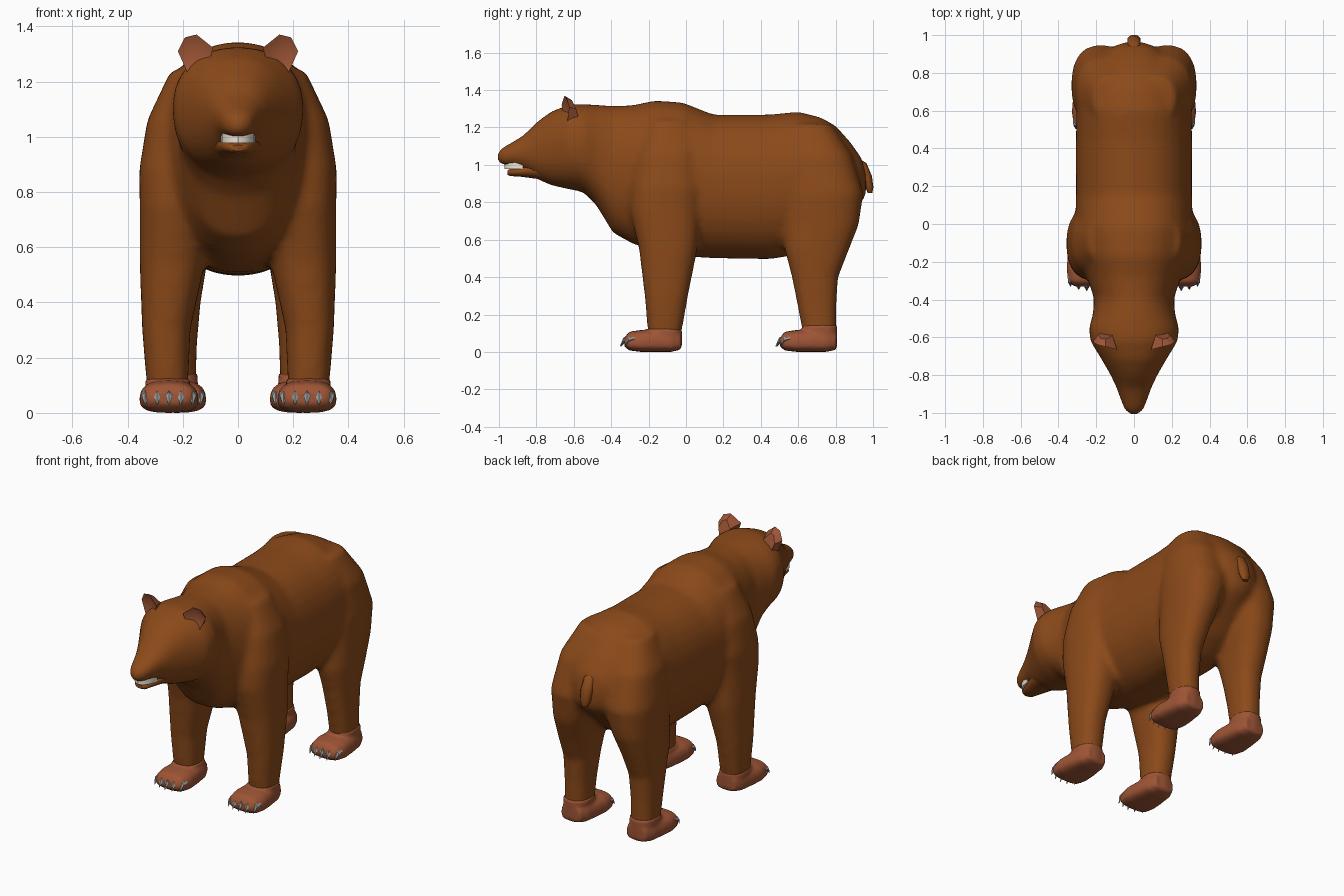
import bpy, bmesh, math
from mathutils import Vector

if "Cube" in bpy.data.objects:
    bpy.data.objects.remove(bpy.data.objects["Cube"])


def material(name, rgb):
    m = bpy.data.materials.new(name)
    m.diffuse_color = (*rgb, 1)
    m.use_nodes = True
    m.node_tree.nodes["Principled BSDF"].inputs["Base Color"].default_value = m.diffuse_color
    return m


FUR = material("fur", (0.26, 0.068, 0.010))
PAW = material("paw_skin", (0.34, 0.09, 0.036))
CLAW = material("claw_grey", (0.28, 0.31, 0.32))
TOOTH = material("tooth_white", (0.85, 0.80, 0.68))


def loft(bm, rings):
    """Skin a list of equal-length point rings and cap both ends."""
    vs = [[bm.verts.new(p) for p in r] for r in rings]
    n = len(vs[0])
    for a, b in zip(vs, vs[1:]):
        for i in range(n):
            j = (i + 1) % n
            bm.faces.new((a[i], a[j], b[j], b[i]))
    bm.faces.new(vs[0])
    bm.faces.new(vs[-1])


def unit(n, power):
    """Rounded unit outline (superellipse)."""
    out = []
    for i in range(n):
        t = 2 * math.pi * (i + 0.5) / n
        c, s = math.cos(t), math.sin(t)
        out.append((math.copysign(abs(c) ** (2 / power), c),
                    math.copysign(abs(s) ** (2 / power), s)))
    return out


def ring_y(y, top, bot, w, cx=0, k=0.53, n=32, power=2.2):
    """Upright section at y; k is the height share of the widest point."""
    zm = bot + (top - bot) * k
    return [(cx + w * c, y, zm + s * ((top - zm) if s > 0 else (zm - bot)))
            for c, s in unit(n, power)]


def ring_z(z, cx, cy, rx, ry, side=1, n=20, power=2.4):
    """Level section at height z."""
    return [(side * (cx + rx * c), cy + ry * s, z) for c, s in unit(n, power)]


def finish(name, bm, mat, angle=50, smooth=True):
    bmesh.ops.recalc_face_normals(bm, faces=bm.faces)
    me = bpy.data.meshes.new(name)
    bm.to_mesh(me)
    bm.free()
    me.materials.append(mat)
    ob = bpy.data.objects.new(name, me)
    bpy.context.collection.objects.link(ob)
    bpy.ops.object.select_all(action='DESELECT')
    ob.select_set(True)
    bpy.context.view_layer.objects.active = ob
    if smooth:
        bpy.ops.object.shade_smooth_by_angle(angle=math.radians(angle))
    return ob


def blend(ob, voxel, rounds):
    """Fuse overlapping lofts of the active object into one soft skin."""
    mod = ob.modifiers.new("blend", 'REMESH')
    mod.mode = 'VOXEL'
    mod.voxel_size = voxel
    mod.use_smooth_shade = True
    mod = ob.modifiers.new("soften", 'SMOOTH')
    mod.factor, mod.iterations = 0.5, rounds
    for name in ("blend", "soften"):
        bpy.ops.object.modifier_apply(modifier=name)


# Body and head: y, top, bottom, half width
TRUNK = [(-1.008, 1.07, 1.015, .025), (-.985, 1.092, .998, .052),
         (-.93, 1.122, .993, .072), (-.87, 1.158, .975, .092),
         (-.80, 1.228, .925, .124), (-.72, 1.287, .89, .17),
         (-.62, 1.324, .868, .232), (-.55, 1.325, .855, .24),
         (-.48, 1.322, .785, .218), (-.39, 1.315, .635, .212),
         (-.28, 1.32, .575, .25), (-.17, 1.345, .54, .285),
         (-.02, 1.335, .51, .31), (.15, 1.268, .50, .308),
         (.45, 1.27, .495, .308), (.60, 1.285, .52, .305),
         (.72, 1.255, .60, .275), (.80, 1.21, .68, .235),
         (.88, 1.12, .75, .175), (.94, 1.035, .80, .11),
         (.962, .96, .84, .05)]
# Legs: z, centre x, centre y, radius x, radius y
FORELEG = [(.08, .255, -.115, .075, .088), (.30, .26, -.105, .088, .117),
           (.55, .237, -.095, .12, .157), (.75, .215, -.11, .142, .19),
           (.88, .20, -.10, .159, .20), (1.06, .17, -.09, .16, .18),
           (1.24, .11, -.09, .135, .13)]
HINDLEG = [(.08, .225, .715, .073, .088), (.25, .225, .70, .077, .105),
           (.40, .222, .69, .087, .125), (.55, .215, .70, .105, .174),
           (.68, .20, .725, .125, .20), (.85, .175, .735, .158, .215),
           (1.05, .145, .70, .16, .19), (1.22, .10, .66, .12, .12)]

bm = bmesh.new()
loft(bm, [ring_y(*r) for r in TRUNK])
for side in (1, -1):
    for leg in (FORELEG, HINDLEG):
        loft(bm, [ring_z(*r, side=side) for r in leg])
blend(finish("body", bm, FUR), 0.016, 14)

# Lower jaw
bm = bmesh.new()
loft(bm, [ring_y(y, t, b, w, n=16) for y, t, b, w in
          [(-.955, .97, .948, .025), (-.94, .98, .94, .042),
           (-.88, .992, .936, .06), (-.80, 1.02, .925, .085),
           (-.72, 1.02, .90, .10)]])
finish("lower_jaw", bm, FUR)

# Teeth: curved band between the lips
bm = bmesh.new()
arc = [math.pi * i / 8 for i in range(9)]
loft(bm, [[(.062 * math.cos(a), -.872 - .098 * math.sin(a), z) for a in arc]
          for z in (.978, 1.012)])
finish("teeth", bm, TOOTH, 30)

# Tail
bm = bmesh.new()
loft(bm, [ring_z(z, 0, y, rx, ry, n=10, power=2) for z, y, rx, ry in
          [(1.04, .90, .015, .012), (1.01, .935, .032, .03),
           (.94, .965, .037, .029), (.88, .98, .034, .022),
           (.85, .984, .018, .012)]])
finish("tail", bm, FUR)

# Ear rim: x, y, z
EAR = [(.218, -.625, 1.31), (.192, -.64, 1.36), (.15, -.65, 1.37),
       (.09, -.665, 1.322), (.11, -.65, 1.25), (.18, -.635, 1.225)]
# Paw: y, top, bottom, half width
PAWS = [(-.33, .075, .03, .07), (-.305, .108, .008, .098),
        (-.24, .118, .0, .108), (-.17, .12, .0, .102),
        (-.08, .12, .0, .088), (-.028, .11, .012, .065)]

for side, label in ((1, "left"), (-1, "right")):
    # Ear: dished front, wedge-shaped back
    bm = bmesh.new()
    rim = [bm.verts.new((side * x, y, z)) for x, y, z in EAR]
    dish = bm.verts.new((side * .16, -.615, 1.29))
    back = [bm.verts.new((side * (.15 + (x - .15) * .6),
                          -.57 - max(0, z - 1.27) * .4,
                          1.25 + (z - 1.25) * .8)) for x, y, z in EAR]
    for i in range(6):
        j = (i + 1) % 6
        bm.faces.new((rim[i], rim[j], dish))
        bm.faces.new((rim[i], back[i], back[j], rim[j]))
    bm.faces.new(back)
    finish("ear_" + label, bm, PAW, 35)

    for place, dy, px, leg, cuff in (("front", 0, .25, FORELEG, .125),
                                     ("hind", .832, .222, HINDLEG, .145)):
        # Paw with ankle cuff
        bm = bmesh.new()
        loft(bm, [ring_y(y + dy, t, b, w, side * px, .38, 18, 2.7)
                  for y, t, b, w in PAWS])
        _, cx, cy, rx, ry = leg[0]
        loft(bm, [ring_z(z, cx, cy, rx + .006, ry + .006, side)
                  for z in (.03, cuff)])
        blend(finish(f"{place}_paw_{label}", bm, PAW), 0.01, 4)

        # Claws: five hooked spikes
        bm = bmesh.new()
        for i in range(-2, 3):
            x = side * px + i * .043
            y = -.312 + dy + .006 * i * i
            mid = Vector((x, y + .012, .07))
            arms = [Vector((.016 * c, 0, .02 * s))
                    for c, s in ((1, 0), (0, 1), (-1, 0), (0, -1))]
            loft(bm, [[mid + d + a * f for a in arms] for d, f in
                      ((Vector((0, 0, 0)), 1), (Vector((0, -.034, -.008)), .8),
                       (Vector((0, -.054, -.042)), .08))])
        finish(f"{place}_claws_{label}", bm, CLAW, smooth=False)
